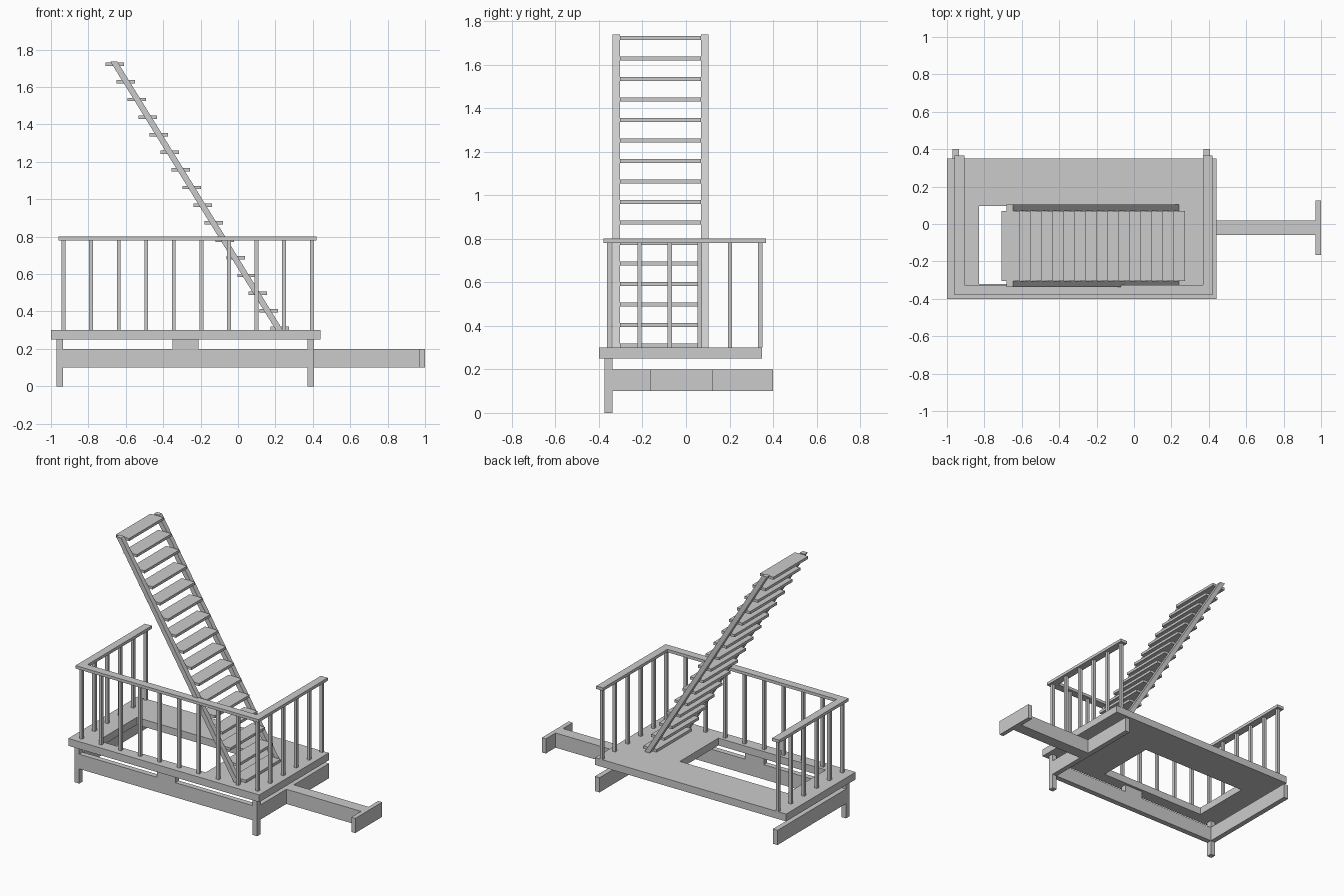
import bpy, bmesh

if "Cube" in bpy.data.objects:
    bpy.data.objects.remove(bpy.data.objects["Cube"])

grey = bpy.data.materials.new("plain grey")
grey.use_nodes = True
grey.diffuse_color = (0.6, 0.6, 0.6, 1)
grey.node_tree.nodes["Principled BSDF"].inputs["Base Color"].default_value = grey.diffuse_color


def finish(name, bm):
    bmesh.ops.recalc_face_normals(bm, faces=bm.faces[:])
    mesh = bpy.data.meshes.new(name)
    bm.to_mesh(mesh)
    bm.free()
    mesh.materials.append(grey)
    obj = bpy.data.objects.new(name, mesh)
    bpy.context.collection.objects.link(obj)
    return obj


def add_box(bm, x, y, z, lean=0.0):
    """Box from three (low, high) ranges; lean shifts the top along x."""
    verts = bmesh.ops.create_cube(bm, size=1)["verts"]
    for v in verts:
        top = v.co.z > 0
        v.co = (x[v.co.x > 0] + (lean if top else 0), y[v.co.y > 0], z[top])


def box(name, x, y, z, lean=0.0):
    bm = bmesh.new()
    add_box(bm, x, y, z, lean)
    return finish(name, bm)


def rect(bm, x, y, z):
    return [bm.verts.new((a, b, z)) for a, b in
            ((x[0], y[0]), (x[1], y[0]), (x[1], y[1]), (x[0], y[1]))]


# Platform with a rectangular stair opening
bm = bmesh.new()
outer = rect(bm, (-1, 0.44), (-0.4, 0.35), 0.25)
inner = rect(bm, (-0.83, -0.02), (-0.32, 0.095), 0.25)
ring = [bm.faces.new((outer[i], outer[(i + 1) % 4], inner[(i + 1) % 4], inner[i]))
        for i in range(4)]
raised = bmesh.ops.extrude_face_region(bm, geom=ring, use_keep_orig=True)["geom"]
for v in raised:
    if isinstance(v, bmesh.types.BMVert):
        v.co.z = 0.30
finish("platform", bm)

# Legs and supporting beams
FRONT = (-0.375, -0.338)
ENDS = {"right": (-0.97, -0.935), "left": (0.372, 0.407)}
for side, x in ENDS.items():
    box(side + "_leg", x, FRONT, (0, 0.25))
    box(side + "_beam", x, (FRONT[0], 0.40), (0.1, 0.2))
box("front_beam", (-0.935, 0.372), FRONT, (0.1, 0.2))
box("beam_spacer", (-0.35, -0.21), FRONT, (0.2, 0.25))

# Side arm ending in a cross plate
box("arm", (0.407, 0.97), (-0.06, 0.02), (0.1, 0.2))
box("arm_end_plate", (0.97, 1.0), (-0.165, 0.125), (0.1, 0.2))

# Handrail as one U-shaped strip around three sides
bm = bmesh.new()
points = [(-0.96, 0.367), (-0.96, -0.38), (0.42, -0.38), (0.42, 0.367),
          (0.368, 0.367), (0.368, -0.325), (-0.907, -0.325), (-0.907, 0.367)]
verts = [bm.verts.new((x, y, 0.78)) for x, y in points]
strip = [bm.faces.new([verts[i] for i in loop])
         for loop in ((0, 1, 6, 7), (1, 2, 5, 6), (2, 3, 4, 5))]
raised = bmesh.ops.extrude_face_region(bm, geom=strip, use_keep_orig=True)["geom"]
for v in raised:
    if isinstance(v, bmesh.types.BMVert):
        v.co.z = 0.80
finish("handrail", bm)

# Balusters along the front and both ends
R = 0.01
X0, X1, Y0, Y1 = -0.933, 0.394, -0.352, 0.341
spots = [(X0 + (X1 - X0) * i / 9, Y0) for i in range(10)]
spots += [(x, Y0 + (Y1 - Y0) * i / 5) for x in (X0, X1) for i in range(1, 6)]
bm = bmesh.new()
for x, y in spots:
    bottom = 0.28 if y == Y1 else 0.30
    add_box(bm, (x - R, x + R), (y - R, y + R), (bottom, 0.78))
finish("balusters", bm)

# Leaning stair stringers
for side, y in {"front": (-0.337, -0.304), "back": (0.07, 0.103)}.items():
    box(side + "_stringer", (0.203, 0.24), y, (0.30, 1.737), lean=-0.886)

# Stair treads
bm = bmesh.new()
for i in range(16):
    x, z = 0.223 - 0.0588 * i, 0.310 + 0.0941 * i
    add_box(bm, (x - 0.05, x + 0.05), (-0.304, 0.07), (z - 0.009, z + 0.009))
finish("stair_treads", bm)
